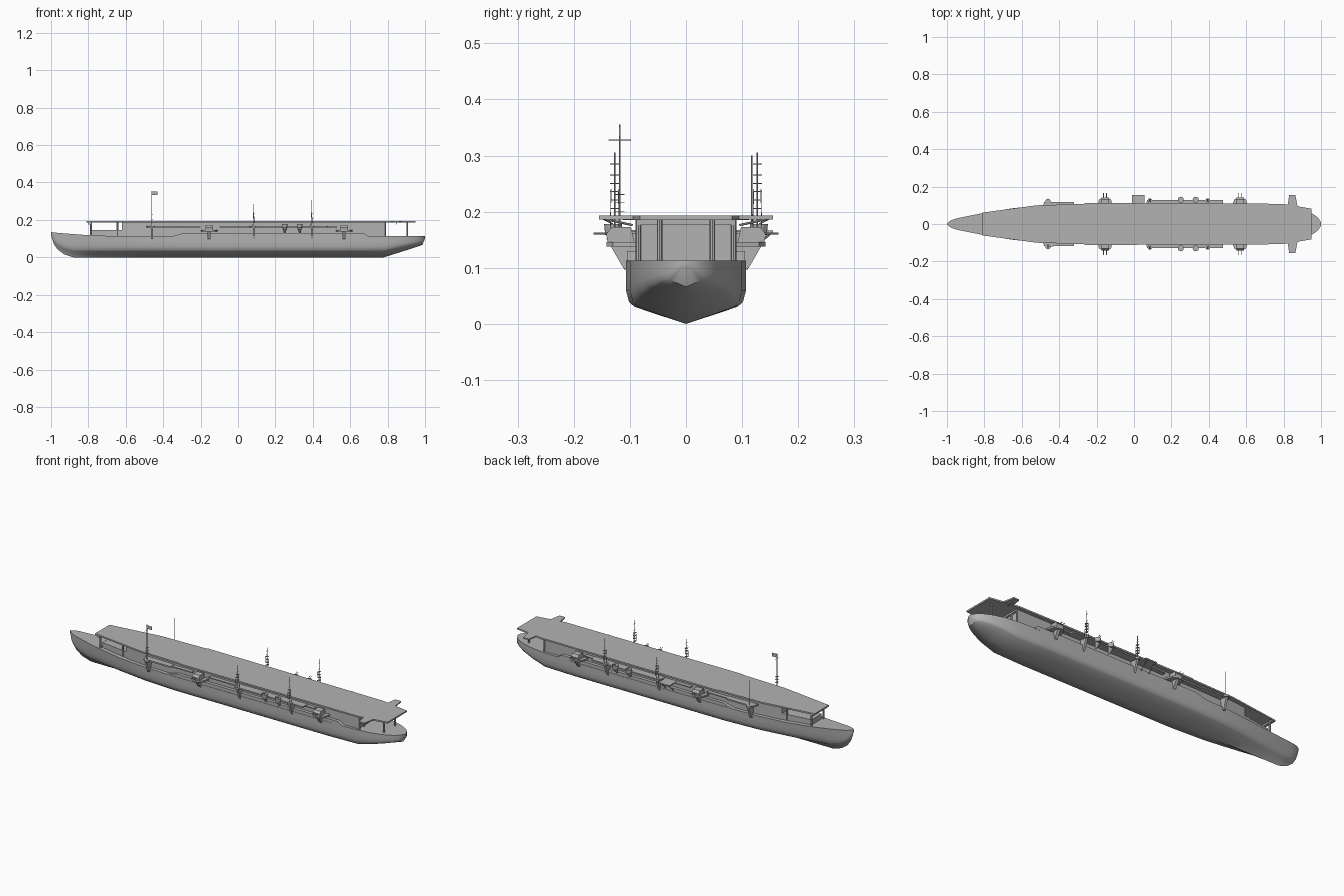
import bpy, bmesh, math
from mathutils import Vector

if "Cube" in bpy.data.objects:
    bpy.data.objects.remove(bpy.data.objects["Cube"])

grey = bpy.data.materials.new("ship grey")
grey.diffuse_color = (0.45, 0.45, 0.45, 1)
grey.use_nodes = True
grey.node_tree.nodes["Principled BSDF"].inputs["Base Color"].default_value = grey.diffuse_color


def finish(name, bm):
    bmesh.ops.recalc_face_normals(bm, faces=bm.faces)
    me = bpy.data.meshes.new(name)
    bm.to_mesh(me)
    bm.free()
    ob = bpy.data.objects.new(name, me)
    me.materials.append(grey)
    bpy.context.collection.objects.link(ob)
    return ob


def extrude(name, pts, vec):
    """Closed polygon pushed along a vector."""
    bm = bmesh.new()
    f = bm.faces.new([bm.verts.new(p) for p in pts])
    r = bmesh.ops.extrude_face_region(bm, geom=[f])
    vs = [v for v in r["geom"] if isinstance(v, bmesh.types.BMVert)]
    bmesh.ops.translate(bm, verts=vs, vec=vec)
    return finish(name, bm)


def plan(name, pts, z0, z1):
    return extrude(name, [(x, y, z0) for x, y in pts], (0, 0, z1 - z0))


def sym(half):
    return half + [(x, -y) for x, y in reversed(half)]


def box(name, x0, x1, y0, y1, z0, z1):
    return plan(name, [(x0, y0), (x1, y0), (x1, y1), (x0, y1)], z0, z1)


def rod(name, a, b, r, n=6, r2=None):
    a, b = Vector(a), Vector(b)
    bm = bmesh.new()
    bmesh.ops.create_cone(bm, cap_ends=True, segments=n, radius1=r,
                          radius2=r if r2 is None else r2, depth=(b - a).length)
    ob = finish(name, bm)
    ob.location = (a + b) / 2
    ob.rotation_euler = (b - a).to_track_quat('Z', 'Y').to_euler()
    return ob


# hull: stations of x, half width, keel height, deck height, fineness
stations = [(-1, .002, .118, .135, 1), (-.985, .015, .072, .133, 1.4), (-.965, .025, .042, .131, 1.6),
            (-.93, .034, .016, .128, 1.7), (-.88, .044, 0, .124, 1.7), (-.81, .058, 0, .119, 1.6),
            (-.65, .084, 0, .113, 1.4), (-.5, .1, 0, .113, 1.15), (-.3, .107, 0, .113, 1),
            (.6, .107, 0, .113, 1), (.78, .1, 0, .113, 1), (.86, .089, .025, .113, 1),
            (.92, .071, .044, .113, 1), (.96, .052, .057, .113, 1),
            (.985, .033, .066, .113, 1), (1, .008, .1, .113, 1)]
section = [(0, 0), (.5, .155), (.86, .27), (.95, .35), (1, .53), (1, .78), (1, 1)]
bm = bmesh.new()
rings = []
for x, w, k, d, p in stations:
    half = [(w * f ** p * (1 - (p - 1) * .35 * (1 - t)), k + (d - k) * t) for f, t in section]
    ring = [(y, z) for y, z in reversed(half)] + [(-y, z) for y, z in half[1:]]
    rings.append([bm.verts.new((x, y, z)) for y, z in ring])
for a, b in zip(rings, rings[1:]):
    for i in range(len(a)):
        j = (i + 1) % len(a)
        bm.faces.new((a[i], a[j], b[j], b[i]))
bm.faces.new(rings[0])
bm.faces.new(rings[-1])
hull = finish("hull", bm)
bpy.context.view_layer.objects.active = hull
hull.select_set(True)
bpy.ops.object.shade_smooth_by_angle(angle=math.radians(40))

# raised sides amidships, hangar and forward deckhouse
extrude("raised_sides", [(-.36, -.105, .11), (.7, -.105, .11), (.67, -.105, .13), (-.29, -.105, .13)], (0, .21, 0))
plan("hangar", sym([(-.62, .068), (-.48, .083), (-.3, .088), (.78, .088)]), .11, .187)
plan("forward_deckhouse", sym([(-.78, .042), (-.6, .068)]), .112, .145)

# flight deck with tapered ends
plan("flight_deck", sym([(-.81, .061), (-.52, .1), (-.27, .107), (-.26, .112),
                         (.79, .108), (.95, .082)]), .185, .193)
box("deck_front_beam", -.8, -.785, -.06, .06, .176, .186)
box("deck_rear_beam", .77, .79, -.088, .088, .176, .186)

for s in (1, -1):
    # deck pillars fore and aft
    for x, y in ((-.785, .05), (-.645, .06), (.785, .085), (.785, .047), (.905, .047)):
        rod("deck_pillar", (x, s * y, .11), (x, s * y, .187), .005, 8)

    # aft deck wings
    plan("deck_wing", [(.82, s * .09), (.875, s * .09), (.863, s * .155), (.83, s * .155)], .186, .193)
    rod("wing_strut", (.848, s * .15, .188), (.848, s * .095, .176), .002)

    # walkway galleries under the deck edge
    plan("forward_gallery", [(-.49, s * .08), (-.32, s * .085), (-.32, s * .118), (-.48, s * .118)], .160, .167)
    plan("long_gallery", [(.06, s * .085), (.48, s * .085), (.475, s * .128), (.07, s * .128)], .160, .167)
    for x0, x1 in ((-.32, -.2), (-.1, .06), (.48, .53)):
        box("narrow_walkway", x0, x1, s * .085, s * .108, .160, .165)

    # heavy gun sponsons
    for x in (-.155, .567):
        plan("sponson_platform", [(x - .045, s * .085), (x + .045, s * .085), (x + .032, s * .13),
                                  (x + .012, s * .142), (x - .012, s * .142), (x - .032, s * .13)], .138, .146)
        extrude("sponson_bracket", [(x - .008, s * .085, .14), (x - .008, s * .135, .14),
                                    (x - .008, s * .112, .1), (x - .008, s * .1, .092)], (.016, 0, 0))
        extrude("gun_shield", [(x - .02, s * .092, .146), (x - .02, s * .14, .146), (x - .02, s * .142, .16),
                               (x - .02, s * .132, .173), (x - .02, s * .098, .173)], (.04, 0, 0))
        for dx in (-.008, .008):
            rod("gun_barrel", (x + dx, s * .135, .161), (x + dx, s * .165, .161), .0017)

    # light gun tubs along the galleries
    for x in (.25, .33):
        rod("gun_tub", (x, s * .13, .158), (x, s * .13, .178), .014, 12, .016)
        rod("tub_cone", (x, s * .115, .13), (x, s * .13, .158), .003, 12, .014)
        for dx in (-.004, .004):
            rod("light_gun_barrel", (x + dx, s * .13, .178), (x + dx, s * .15, .188), .0012)

    # mast brackets and round stands
    for x in (-.46, .085, .395):
        extrude("mast_bracket", [(x - .006, s * .085, .165), (x - .006, s * .13, .165),
                                 (x - .006, s * .11, .097), (x - .006, s * .097, .097)], (.012, 0, 0))
        rod("mast_stand", (x, s * .122, .158), (x, s * .122, .168), .014, 12)

    # lattice radio masts
    for x, top in ((.085, .285), (.395, .305)):
        y = s * .127
        rod("mast_pole", (x, y, .165), (x, y, top), .0016)
        for dx, dy in ((-.006, -.008), (.006, -.008), (.006, .008), (-.006, .008)):
            rod("mast_leg", (x + dx, y + dy, .165), (x + dx * .5, y + dy * .8, .24), .0008, 4)
        for z in (.19, .205, .22, .235):
            box("mast_rung", x - .006, x + .006, y - .008, y + .008, z, z + .0015)
        for z in (.25, top - .02):
            rod("mast_yard", (x, y - .008, z), (x, y + .008, z), .0009, 4)

# port side platform, only on one side
box("side_platform", -.01, .057, .09, .155, .160, .166)
for x in (.0, .046):
    rod("platform_strut", (x, .15, .161), (x, .106, .12), .002)

# forward poles, one carrying the flag
rod("flag_mast", (-.46, -.118, .165), (-.46, -.118, .355), .0017)
rod("flag_yard", (-.46, -.138, .328), (-.46, -.098, .328), .0009, 4)
for z in (.2, .215, .23):
    box("flag_mast_rung", -.466, -.454, -.126, -.110, z, z + .0015)
box("flag", -.46, -.43, -.119, -.117, .334, .352)
rod("forward_pole", (-.46, .117, .165), (-.46, .117, .30), .0013)
